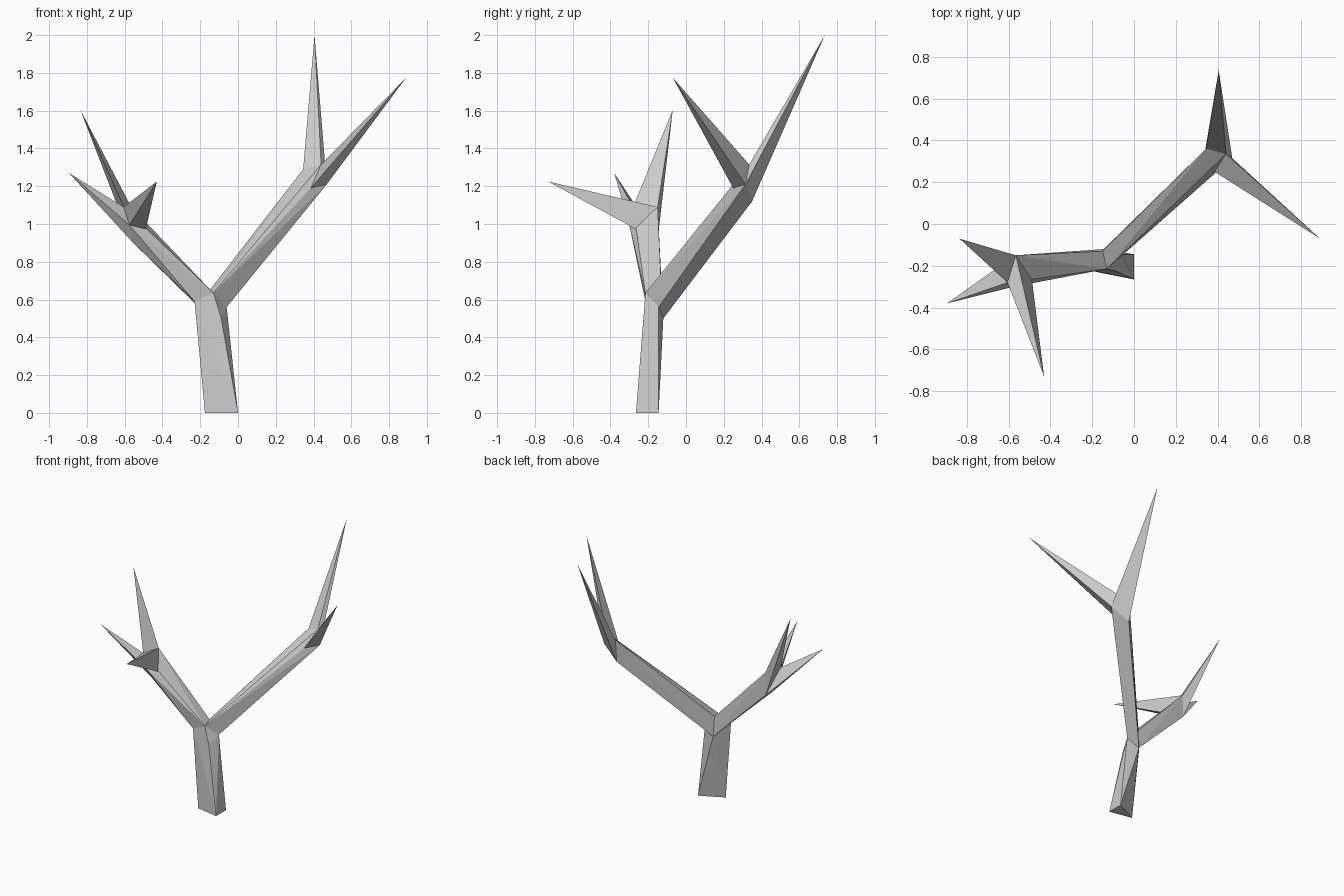
import bpy
import bmesh
from mathutils import Vector

cube = bpy.data.objects.get("Cube")
if cube:
    bpy.data.objects.remove(cube, do_unlink=True)

# One grey for the whole bare tree
bark = bpy.data.materials.new("pale_grey_bark")
bark.use_nodes = True
GREY = (0.6, 0.6, 0.6, 1.0)
bark.diffuse_color = GREY
bark.node_tree.nodes["Principled BSDF"].inputs["Base Color"].default_value = GREY


def faceted(name, *points):
    """Wrap the points in a flat-shaded convex piece of wood."""
    bm = bmesh.new()
    for p in points:
        bm.verts.new(Vector(p))
    result = bmesh.ops.convex_hull(bm, input=bm.verts[:])
    spare = {g for g in result["geom_interior"] + result["geom_unused"]
             if isinstance(g, bmesh.types.BMVert)}
    bmesh.ops.delete(bm, geom=list(spare), context="VERTS")
    bmesh.ops.dissolve_limit(bm, angle_limit=0.02, verts=bm.verts[:], edges=bm.edges[:])
    bmesh.ops.recalc_face_normals(bm, faces=bm.faces[:])
    mesh = bpy.data.meshes.new(name)
    bm.to_mesh(mesh)
    bm.free()
    mesh.materials.append(bark)
    obj = bpy.data.objects.new(name, mesh)
    bpy.context.collection.objects.link(obj)
    return obj


# Triangular foot of the trunk
foot = [(0, -0.265, 0), (0, -0.145, 0), (-0.175, -0.23, 0)]

# Fork where the trunk splits in two
fork_right = (-0.23, -0.215, 0.59)
fork_front = (-0.13, -0.215, 0.635)
fork_top = (-0.15, -0.13, 0.65)
fork_left = (-0.06, -0.145, 0.56)
fork_back = (-0.145, -0.12, 0.5)
fork_low = (-0.09, -0.225, 0.505)

# End of the left limb, with a raised crotch between its two spikes
left_top = (0.345, 0.36, 1.29)
left_front = (0.385, 0.25, 1.19)
left_side = (0.47, 0.315, 1.21)
left_back = (0.34, 0.35, 1.12)
left_crotch = (0.44, 0.335, 1.315)

# End of the right limb, with a raised crotch between its three spikes
right_top = (-0.565, -0.15, 1.09)
right_front = (-0.49, -0.25, 0.965)
right_low = (-0.555, -0.245, 0.9)
right_back = (-0.57, -0.15, 0.92)
right_nose = (-0.575, -0.3, 0.995)
right_crotch = (-0.605, -0.28, 1.09)

# Trunk and the two limbs
faceted("trunk", *foot, fork_right, fork_front, fork_left, fork_back, fork_low)
faceted("fork", fork_right, fork_front, fork_top, fork_left, fork_back, fork_low)
faceted("left_limb", fork_front, fork_top, fork_left, fork_back,
        left_top, left_front, left_side, left_back, left_crotch)
faceted("right_limb", fork_right, fork_front, fork_top, fork_back,
        right_top, right_front, right_low, right_back, right_nose, right_crotch)

# Pointed twigs of the left limb
faceted("left_tall_twig", (0.405, 0.735, 2.0),
        left_top, left_crotch, left_side, left_back)
faceted("left_outer_twig", (0.89, -0.07, 1.775),
        left_crotch, left_side, left_front)

# Pointed twigs of the right limb
faceted("right_tall_twig", (-0.835, -0.07, 1.605),
        right_top, right_crotch, right_back)
faceted("right_outer_twig", (-0.895, -0.38, 1.27),
        right_crotch, right_nose, right_low, right_back)
faceted("right_front_twig", (-0.43, -0.73, 1.225),
        right_top, right_front, right_crotch, right_nose)
